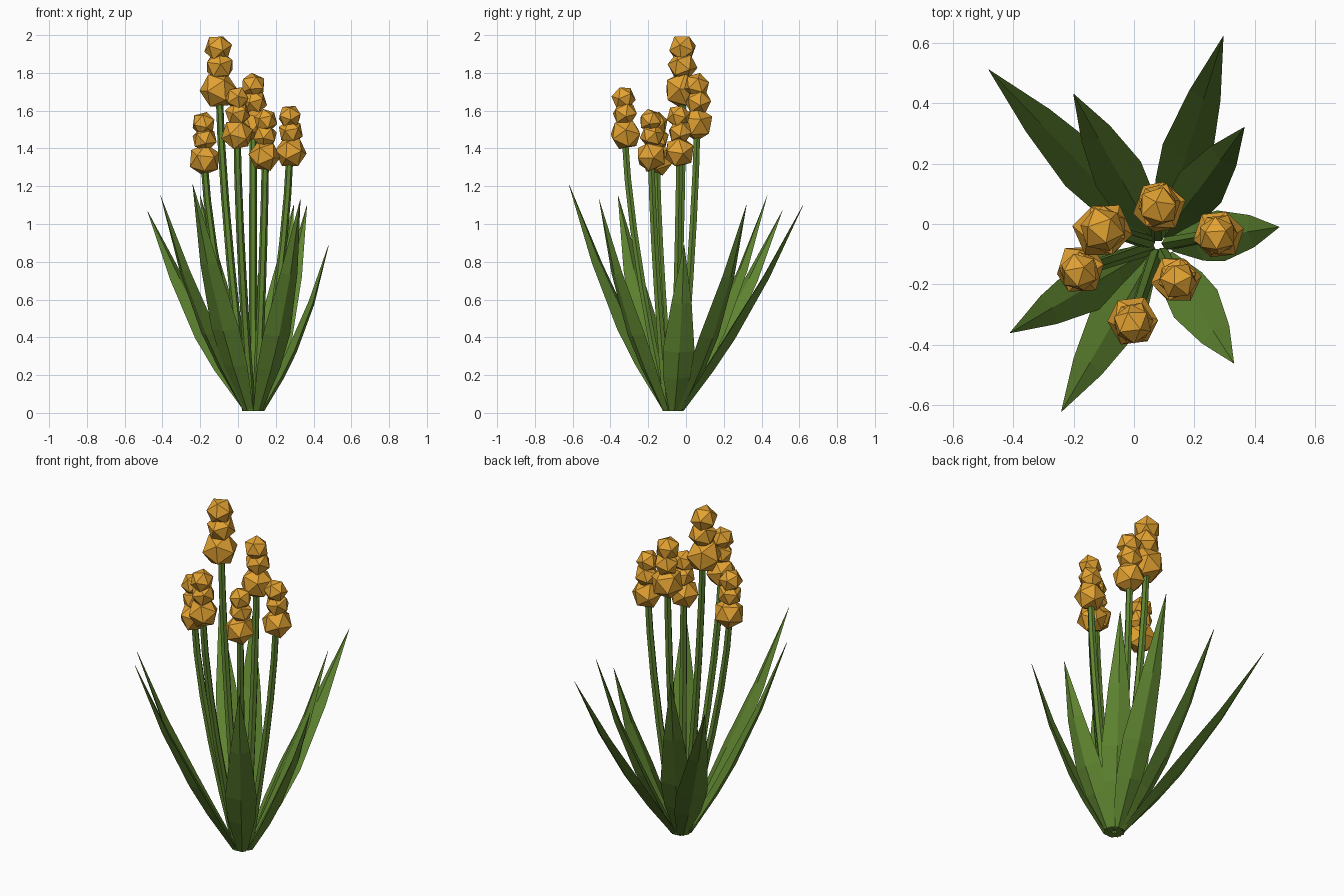
import bpy, bmesh, math, random
from mathutils import Vector, Matrix, Euler

random.seed(4)
if "Cube" in bpy.data.objects:
    bpy.data.objects.remove(bpy.data.objects["Cube"], do_unlink=True)


def material(name, rgb):
    m = bpy.data.materials.new(name)
    m.use_nodes = True
    m.diffuse_color = (*rgb, 1)
    node = m.node_tree.nodes["Principled BSDF"]
    node.inputs["Base Color"].default_value = (*rgb, 1)
    node.inputs["Roughness"].default_value = 0.9
    return m


GREEN = material("leaf green", (0.115, 0.235, 0.03))
GOLD = material("golden bud", (0.76, 0.36, 0.032))
ROOT = Vector((0.08, -0.07, 0))


def add_object(name, bm, mat):
    bmesh.ops.recalc_face_normals(bm, faces=bm.faces)
    me = bpy.data.meshes.new(name)
    bm.to_mesh(me)
    bm.free()
    me.materials.append(mat)
    ob = bpy.data.objects.new(name, me)
    bpy.context.collection.objects.link(ob)
    return ob


def loft(bm, rings):
    """Skin a list of point rings and close both ends."""
    loops = [[bm.verts.new(p) for p in ring] for ring in rings]
    n = len(loops[0])
    for a, b in zip(loops, loops[1:]):
        for i in range(n):
            j = (i + 1) % n
            bm.faces.new((a[i], a[j], b[j], b[i]))
    bm.faces.new(loops[0])
    bm.faces.new(loops[-1])


def leaf(name, tip):
    # Bowed blade with a diamond section, widest below the middle
    tip = Vector(tip)
    out = Vector((tip.x - ROOT.x, tip.y - ROOT.y, 0)).normalized()
    side = Vector((-out.y, out.x, 0))
    start = ROOT + out * 0.045 + Vector((0, 0, 0.015))
    thick = (out - Vector((0, 0, 0.45))).normalized()
    rings = []
    for t, half, depth in ((0, 0.028, 0.015), (0.2, 0.073, 0.024),
                           (0.36, 0.085, 0.026), (0.65, 0.054, 0.017),
                           (1, 0.001, 0.001)):
        c = start.lerp(tip, t) + out * 0.15 * t * (1 - t)
        rings.append([c + side * half, c + thick * depth,
                      c - side * half, c - thick * depth])
    bm = bmesh.new()
    loft(bm, rings)
    add_object(name, bm, GREEN)


def stem(name, head, sides=6):
    # Stalk that leans out at the bottom and straightens under the buds
    head = Vector(head)
    out = Vector((head.x - ROOT.x, head.y - ROOT.y, 0))
    start = ROOT + out.normalized() * 0.035 + Vector((0, 0, 0.01))
    bend = Vector((head.x, head.y, head.z * 0.62)) - out * 0.1
    rings = []
    for k in range(6):
        t = k / 5
        c = start * (1 - t) ** 2 + bend * 2 * t * (1 - t) + head * t * t
        r = 0.024 - 0.005 * t
        rings.append([c + Vector((r * math.cos(a), r * math.sin(a), 0))
                      for a in (math.tau * i / sides for i in range(sides))])
    bm = bmesh.new()
    loft(bm, rings)
    add_object(name, bm, GREEN)


def buds(name, head, size):
    # Three stacked faceted buds, the largest at the bottom
    bm = bmesh.new()
    for rise, radius in ((0, 0.090), (0.113, 0.071), (0.197, 0.068)):
        spin = Euler([random.uniform(0, math.tau) for _ in range(3)])
        jitter = Vector((random.uniform(-0.006, 0.006),
                         random.uniform(-0.006, 0.006), rise * size))
        place = Matrix.Translation(Vector(head) + jitter) @ spin.to_matrix().to_4x4()
        bmesh.ops.create_icosphere(bm, subdivisions=1, radius=radius * size, matrix=place)
    add_object(name, bm, GOLD)


# Ring of leaves, by tip position
leaf_tips = [(-0.48, 0.51, 1.07), (-0.20, 0.43, 1.15), (0.295, 0.62, 1.10),
             (0.365, 0.32, 1.10), (0.48, -0.01, 0.89), (0.33, -0.46, 1.13),
             (-0.24, -0.62, 1.21), (-0.41, -0.36, 1.15)]
for i, tip in enumerate(leaf_tips):
    leaf(f"leaf_{i + 1}", tip)

# Flower stalks, by centre of the lowest bud and size
stalks = [((-0.10, -0.015, 1.71), 1.12), ((0.08, 0.06, 1.53), 1.03),
          ((0.275, -0.035, 1.38), 0.96), ((0.145, -0.185, 1.36), 0.95),
          ((-0.005, -0.325, 1.475), 0.97), ((-0.18, -0.155, 1.34), 0.97)]
for i, (head, size) in enumerate(stalks):
    stem(f"stem_{i + 1}", head)
    buds(f"buds_{i + 1}", head, size)
